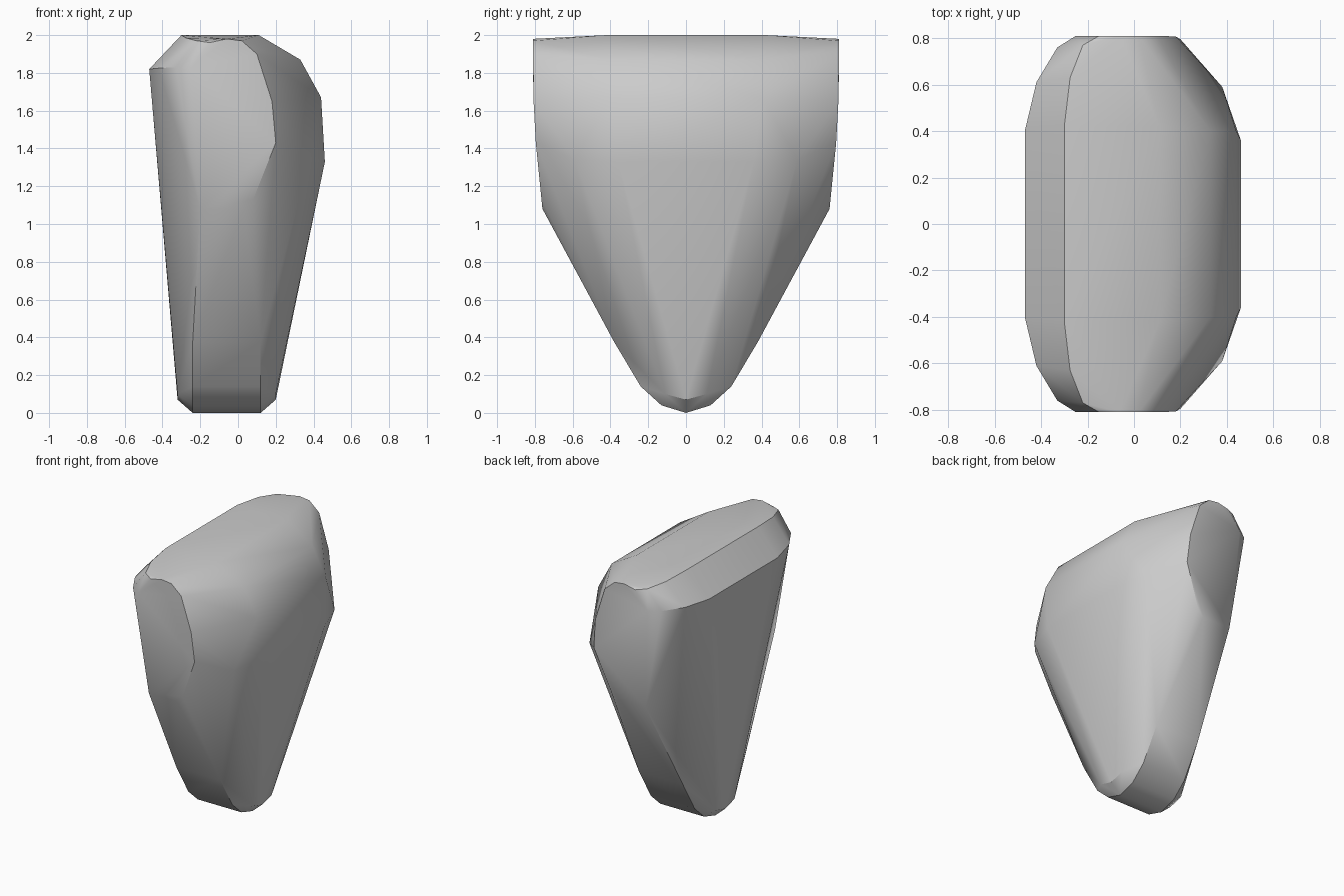
import bpy, bmesh, math

default = bpy.data.objects.get("Cube")
if default:
    bpy.data.objects.remove(default, do_unlink=True)

grey = bpy.data.materials.new("stone grey")
grey.use_nodes = True
colour = (0.6, 0.6, 0.6, 1)
grey.diffuse_color = colour
grey.node_tree.nodes["Principled BSDF"].inputs["Base Color"].default_value = colour

# Half outlines of the wedge, mirrored across y
crown = [(-.30, .42, 2), (.11, .42, 2), (-.275, .63, 1.985), (-.22, .77, 1.97)]
back_rim = [(-.47, .40, 1.82), (-.42, .61, 1.825), (-.33, .76, 1.83)]
front_slope = [(.33, .40, 1.87), (.44, .40, 1.67), (.46, .36, 1.33), (.38, .59, 1.34)]
end_face = [(-.25, .81, 1.83), (-.15, .81, 1.96), (-.06, .81, 1.98), (.02, .81, 1.97),
            (.1, .81, 1.9), (.18, .807, 1.65), (.2, .795, 1.43), (.08, .765, 1.13),
            (-.2, .76, 1.08), (.03, .76, 1.08)]
points = crown + back_rim + front_slope + end_face

# Rounded toe: flat rim strips with a bevelled edge on both sides
for y, z in [(.38, .375), (.24, .14), (.13, .04), (0, 0)]:
    points += [(-.24, y, z), (.12, y, z)]
for y, z in [(.11, .1), (0, .07)]:
    points += [(-.32, y, z), (.2, y, z)]

# Wrap the mirrored points in a faceted shell
bm = bmesh.new()
for x, y, z in points:
    for side in ((1, -1) if y else (1,)):
        bm.verts.new((x, y * side, z))
hull = bmesh.ops.convex_hull(bm, input=bm.verts)
loose = [v for v in bm.verts if not v.link_faces]
bmesh.ops.delete(bm, geom=loose, context='VERTS')
bmesh.ops.dissolve_limit(bm, angle_limit=math.radians(1), verts=bm.verts, edges=bm.edges)
bmesh.ops.recalc_face_normals(bm, faces=bm.faces)

mesh = bpy.data.meshes.new("wedge_stone")
bm.to_mesh(mesh)
bm.free()
mesh.materials.append(grey)
stone = bpy.data.objects.new("wedge_stone", mesh)
bpy.context.collection.objects.link(stone)

# Soft shading that keeps the crisp ridges
bpy.ops.object.select_all(action='DESELECT')
stone.select_set(True)
bpy.context.view_layer.objects.active = stone
bpy.ops.object.shade_smooth_by_angle(angle=math.radians(35))
